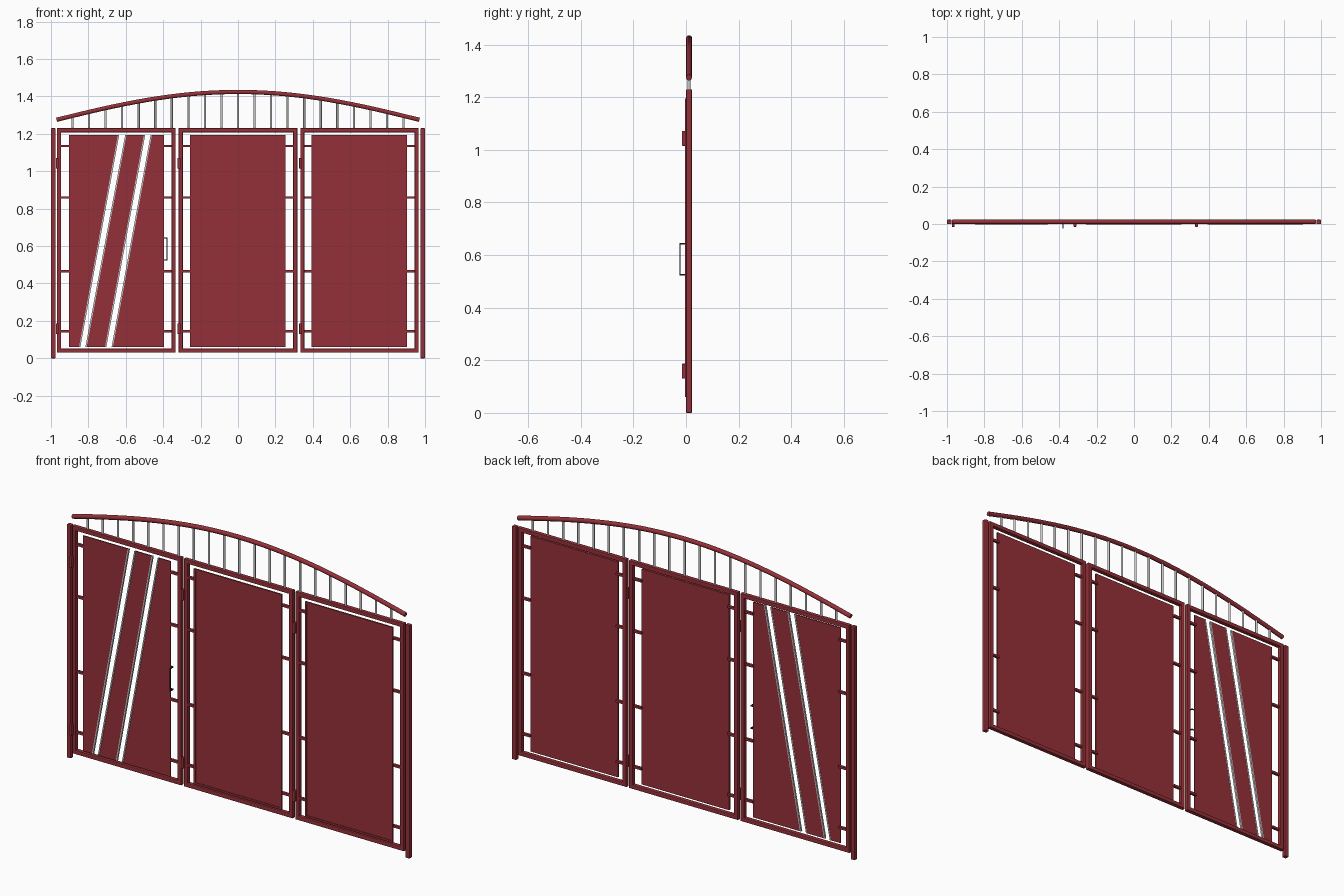
import bpy, bmesh, math
from mathutils import Vector

if "Cube" in bpy.data.objects:
    bpy.data.objects.remove(bpy.data.objects["Cube"])

def material(name, col):
    m = bpy.data.materials.new(name)
    m.diffuse_color = (*col, 1)
    m.use_nodes = True
    m.node_tree.nodes["Principled BSDF"].inputs["Base Color"].default_value = m.diffuse_color
    return m

RED = material("dark_red_paint", (0.30, 0.03, 0.04))
BLACK = material("dark_metal", (0.03, 0.02, 0.02))
YC = 0.0115          # depth centre of the tubing

def finish(name, bm, mat):
    bmesh.ops.recalc_face_normals(bm, faces=bm.faces)
    me = bpy.data.meshes.new(name)
    bm.to_mesh(me)
    bm.free()
    ob = bpy.data.objects.new(name, me)
    bpy.context.collection.objects.link(ob)
    if mat:
        me.materials.append(mat)
    return ob

def box(name, x0, x1, y0, y1, z0, z1, mat=RED, bevel=0):
    bm = bmesh.new()
    bmesh.ops.create_cube(bm, size=1)
    for v in bm.verts:
        v.co = ((x0 + x1) / 2 + v.co.x * (x1 - x0),
                (y0 + y1) / 2 + v.co.y * (y1 - y0),
                (z0 + z1) / 2 + v.co.z * (z1 - z0))
    if bevel:
        bmesh.ops.bevel(bm, geom=bm.edges[:], offset=bevel, segments=2,
                        profile=0.5, affect='EDGES')
    return finish(name, bm, mat)

def plate(name, pts, y0, y1, mat=RED):
    # extruded outline in the xz plane
    bm = bmesh.new()
    f = bm.faces.new([bm.verts.new((x, y0, z)) for x, z in pts])
    ext = bmesh.ops.extrude_face_region(bm, geom=[f])["geom"]
    verts = [g for g in ext if isinstance(g, bmesh.types.BMVert)]
    bmesh.ops.translate(bm, verts=verts, vec=(0, y1 - y0, 0))
    return finish(name, bm, mat)

def ring(name, x0, x1, z0, z1, w, y0, y1, bevel=0):
    # mitred rectangular frame
    bm = bmesh.new()
    loops = []
    for inset, y in ((0, y0), (w, y0), (w, y1), (0, y1)):
        a, b, c, d = x0 + inset, x1 - inset, z0 + inset, z1 - inset
        loops.append([bm.verts.new((x, y, z)) for x, z in ((a, c), (b, c), (b, d), (a, d))])
    for i in range(4):
        p, q = loops[i], loops[(i + 1) % 4]
        for k in range(4):
            n = (k + 1) % 4
            bm.faces.new((p[k], p[n], q[n], q[k]))
    if bevel:
        long_edges = [e for e in bm.edges
                      if any(e.verts[0] in l and e.verts[1] in l for l in loops)]
        bmesh.ops.bevel(bm, geom=long_edges, offset=bevel, segments=2,
                        profile=0.5, affect='EDGES')
    return finish(name, bm, RED)

# end posts
for side, x in (("left", -1.0), ("right", 0.975)):
    box(side + "_post", x, x + 0.025, 0, 0.023, 0, 1.23, bevel=0.004)

# three leaves: frame, stub bars, hinges, sheet panel
P0, P1 = 0.06, 1.195
YF, YB = -0.002, 0.006
for name, x0, x1, a, b in (("left", -0.968, -0.333, -0.904, -0.395),
                           ("middle", -0.317, 0.317, -0.256, 0.255),
                           ("right", 0.333, 0.966, 0.393, 0.904)):
    ring(name + "_frame", x0, x1, 0.03, 1.23, 0.022, 0.0, 0.023, 0.004)
    for i, z in enumerate((0.145, 0.465, 0.86, 1.135)):
        for s, u, v in (("l", x0 + 0.02, a + 0.005), ("r", b - 0.005, x1 - 0.02)):
            box(f"{name}_stub_bar_{s}{i}", u, v, 0.003, 0.017, z - 0.006, z + 0.006)
    for i, z in enumerate((0.13, 1.015)):
        box(f"{name}_hinge_{i}", x0 - 0.006, x0 + 0.009, -0.015, 0.004, z, z + 0.057, bevel=0.002)
    if name != "left":
        plate(name + "_panel", [(a, P0), (b, P0), (b, P1), (a, P1)], YF + 0.002, YB)
        ring(name + "_panel_edge", a, b, P0, P1, 0.01, YF - 0.001, YF + 0.004)

# left panel cut into pieces by two slanted slots (bottom x, top x)
cuts = [(-0.904, -0.904), (-0.850, -0.642), (-0.809, -0.596),
        (-0.711, -0.503), (-0.669, -0.460), (-0.395, -0.395)]
for i in (0, 2, 4):
    (b0, t0), (b1, t1) = cuts[i], cuts[i + 1]
    plate(f"left_panel_piece_{i // 2}", [(b0, P0), (b1, P0), (t1, P1), (t0, P1)], YF + 0.002, YB)
# thin trim on the slot edges
for i, (b, t) in enumerate(cuts[1:5]):
    d = 0.007 if i % 2 == 0 else -0.007
    plate(f"slot_trim_{i}", [(b, P0), (b + d, P0), (t + d, P1), (t, P1)], YF - 0.001, YB + 0.001, None)

# pull handle
hx = -0.38
box("handle_grip", hx - 0.002, hx + 0.002, -0.025, -0.020, 0.522, 0.645, BLACK)
for i, z in enumerate((0.522, 0.640)):
    box(f"handle_arm_{i}", hx - 0.002, hx + 0.002, -0.021, 0.004, z, z + 0.005, BLACK)
box("handle_plate", -0.397, hx + 0.002, 0.0, 0.004, 0.522, 0.645 - 0.118, BLACK)
box("handle_plate_top", -0.397, hx + 0.002, 0.0, 0.004, 0.640, 0.645, BLACK)

# arched top rail sampled from a Bezier half, mirrored
ctrl = [(-0.97, 1.275), (-0.65, 1.355), (-0.35, 1.424), (0.0, 1.424)]
def bez(t):
    w = ((1 - t) ** 3, 3 * t * (1 - t) ** 2, 3 * t * t * (1 - t), t ** 3)
    return tuple(sum(k * p[j] for k, p in zip(w, ctrl)) for j in (0, 1))
half = [bez(i / 16) for i in range(17)]
path = half + [(-x, z) for x, z in reversed(half[:-1])]
cu = bpy.data.curves.new("arch_rail", 'CURVE')
cu.dimensions = '3D'
cu.bevel_depth = 0.0118
cu.bevel_resolution = 3
cu.use_fill_caps = True
sp = cu.splines.new('POLY')
sp.points.add(len(path) - 1)
for p, (x, z) in zip(sp.points, path):
    p.co = (x, YC, z, 1)
arch = bpy.data.objects.new("arch_rail", cu)
bpy.context.collection.objects.link(arch)
cu.materials.append(RED)
bpy.context.view_layer.objects.active = arch
arch.select_set(True)
bpy.ops.object.convert(target='MESH')
bpy.ops.object.shade_smooth_by_angle(angle=math.radians(40))

def arch_z(x):
    for (xa, za), (xb, zb) in zip(path, path[1:]):
        if xa <= x <= xb:
            return za + (zb - za) * (x - xa) / (xb - xa)
    return path[-1][1]

# grey spindles between the frames and the arch
for i in range(21):
    x = (i - 10) * 0.0885
    z0, z1 = 1.222, arch_z(x)
    bm = bmesh.new()
    bmesh.ops.create_cone(bm, cap_ends=True, segments=10, radius1=0.006, radius2=0.006, depth=z1 - z0)
    bmesh.ops.translate(bm, verts=bm.verts, vec=Vector((x, YC, (z0 + z1) / 2)))
    for f in bm.faces:
        f.smooth = len(f.verts) == 4
    finish(f"spindle_{i}", bm, None)
